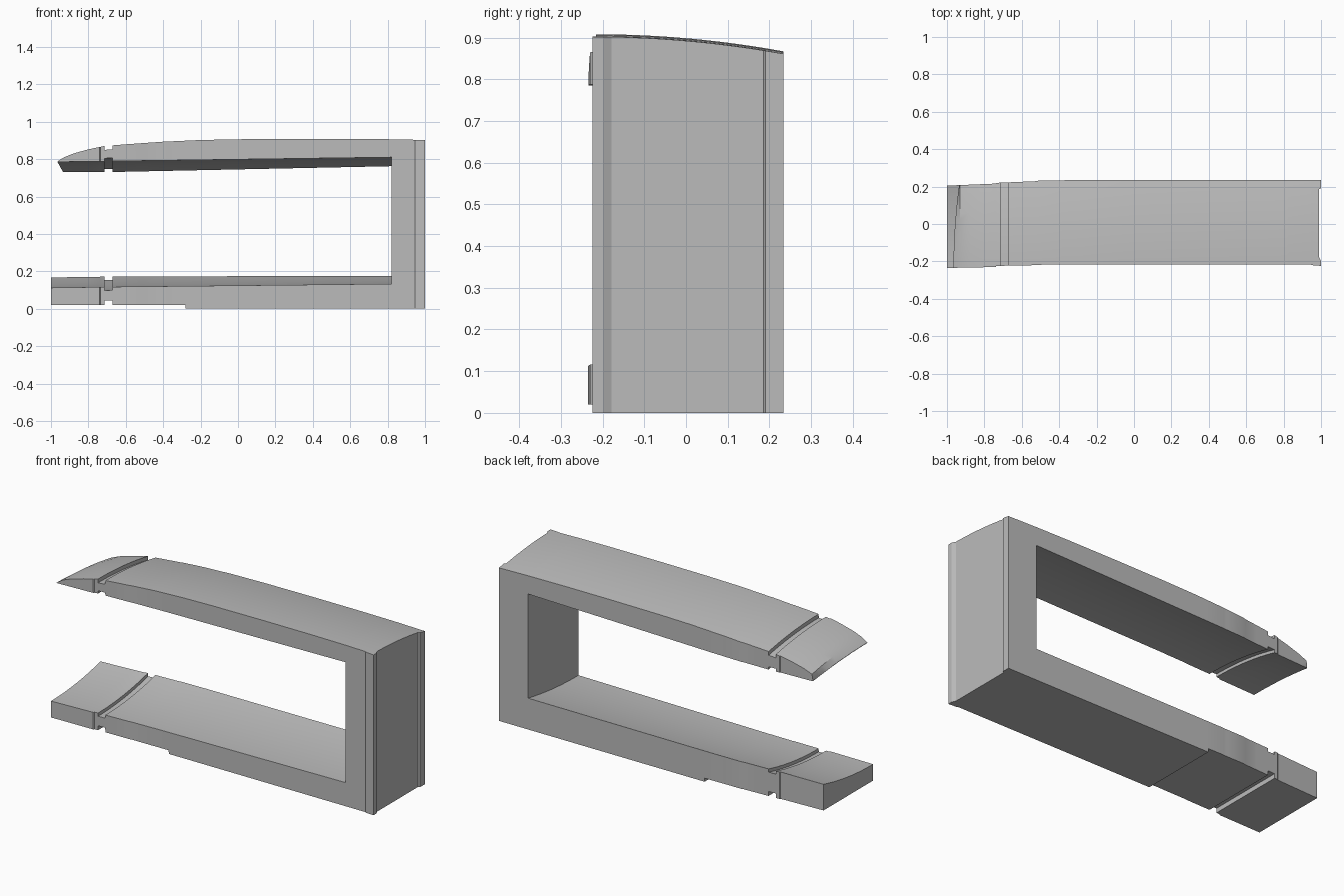
import bpy
import bmesh
import math

cube = bpy.data.objects.get("Cube")
if cube:
    bpy.data.objects.remove(cube, do_unlink=True)

# Single plain grey finish
grey = bpy.data.materials.new("plain grey")
grey.use_nodes = True
COLOUR = (0.5, 0.5, 0.5, 1)
grey.diffuse_color = COLOUR
grey.node_tree.nodes["Principled BSDF"].inputs["Base Color"].default_value = COLOUR

# Steps across the depth: 0 is the front edge, 1 the back edge
STEPS = [0, .055, .1] + [.1 + .08 * i for i in range(1, 10)] + [.895, .906, 1]

# Front and back edges of the body along its length
EDGES = [(-1, -.235, .205), (-.74, -.23, .216), (-.735, -.224, .22), (-.52, -.22, .229),
         (-.51, -.218, .232), (-.38, -.217, .233), (-.37, -.216, .234),
         (.945, -.216, .234), (.95, -.22, .234), (1, -.224, .234)]


def blend(table, x):
    """Read a table of (x, values...) with straight lines between rows."""
    for a, b in zip(table, table[1:]):
        if x <= b[0]:
            f = max(0, (x - a[0]) / (b[0] - a[0]))
            return [p + (q - p) * f for p, q in zip(a[1:], b[1:])]
    return list(table[-1][1:])


def loft(name, sections, caps):
    """Skin sections of (x, top, top drop, bottom, bottom drop, shift)."""
    bm = bmesh.new()
    rings = []
    for x, top, top_drop, low, low_drop, shift in sections:
        front, back = blend(EDGES, x)
        upper, lower = [], []
        for t in STEPS:
            y = front + (back - front) * t
            upper.append(bm.verts.new((x + shift(t), y, top - top_drop * t * t)))
            lower.append(bm.verts.new((x + shift(t), y, low - low_drop * t * t)))
        rings.append((upper, lower))
    last = len(STEPS) - 1
    for (u0, l0), (u1, l1) in zip(rings, rings[1:]):
        for i in range(last):
            bm.faces.new((u0[i], u1[i], u1[i + 1], u0[i + 1]))
            bm.faces.new((l0[i], l0[i + 1], l1[i + 1], l1[i]))
        bm.faces.new((u0[0], l0[0], l1[0], u1[0]))
        bm.faces.new((u0[last], u1[last], l1[last], l0[last]))
    for k in caps:
        u, l = rings[k]
        for i in range(last):
            bm.faces.new((u[i], u[i + 1], l[i + 1], l[i]))
    bmesh.ops.recalc_face_normals(bm, faces=bm.faces[:])
    mesh = bpy.data.meshes.new(name)
    bm.to_mesh(mesh)
    bm.free()
    mesh.materials.append(grey)
    ob = bpy.data.objects.new(name, mesh)
    bpy.context.collection.objects.link(ob)
    bpy.ops.object.select_all(action="DESELECT")
    ob.select_set(True)
    bpy.context.view_layer.objects.active = ob
    bpy.ops.object.shade_smooth_by_angle(angle=math.radians(25))
    return ob


def straight(t):
    return 0


def tip_sweep(t):
    return .03 * t * t


def end_recess(t):
    return -.01 if .09 < t < .9 else 0


GROOVE = (-.715, -.67)
TOP = [(-.965, .787), (-.93, .81), (-.88, .83), (-.8, .852), (-.715, .87), (-.6, .879),
       (-.4, .893), (-.2, .902), (0, .906), (.3, .908), (.6, .908), (.82, .906), (1, .902)]
UNDER = [(-.965, .785, .055), (-.67, .789, .058), (.82, .81, .048)]
GRIP = [(-1, .112, -.055), (-.67, .117, -.055), (.82, .133, -.043)]


def arm_stations(start):
    """Positions along an arm, with the groove walls doubled."""
    xs = [start] + [x for x, *_ in EDGES + TOP if start < x < .82] + [-.28, .82]
    out = [(x, False) for x in sorted(set(xs)) if not GROOVE[0] <= x <= GROOVE[1]]
    out += [(GROOVE[0], False), (GROOVE[0] + .0005, True),
            (GROOVE[1] - .0005, True), (GROOVE[1], False)]
    return sorted(out)


# Upper arm: domed outside, pointed tip, groove above and below
upper = []
for x, cut in arm_stations(-.965):
    top = blend(TOP, x)[0]
    low, drop = blend(UNDER, x)
    at_tip = x < -.94
    upper.append((x, top - .021 * cut, .055 if at_tip else .041, low + .016 * cut, drop,
                  tip_sweep if at_tip else straight))
loft("upper_arm", upper, [0])

# Lower arm: dished inside, flat base with a raised front half
lower = []
for x, cut in arm_stations(-1):
    top, drop = blend(GRIP, x)
    base = .02 if x <= -.28 else 0
    lower.append((x, top - .018 * cut, drop, base + .025 * cut, 0, straight))
    if x == -.28:
        lower.append((x + .0005, top, drop, 0, 0, straight))
loft("lower_arm", lower, [0])

# Column joining the arms, with a shallow recess down its outer end
column = [(x, blend(TOP, x)[0], .041, 0, 0, end_recess if x == 1 else straight)
          for x in (.82, .945, .95, 1)]
loft("column", column, [0, -1])
